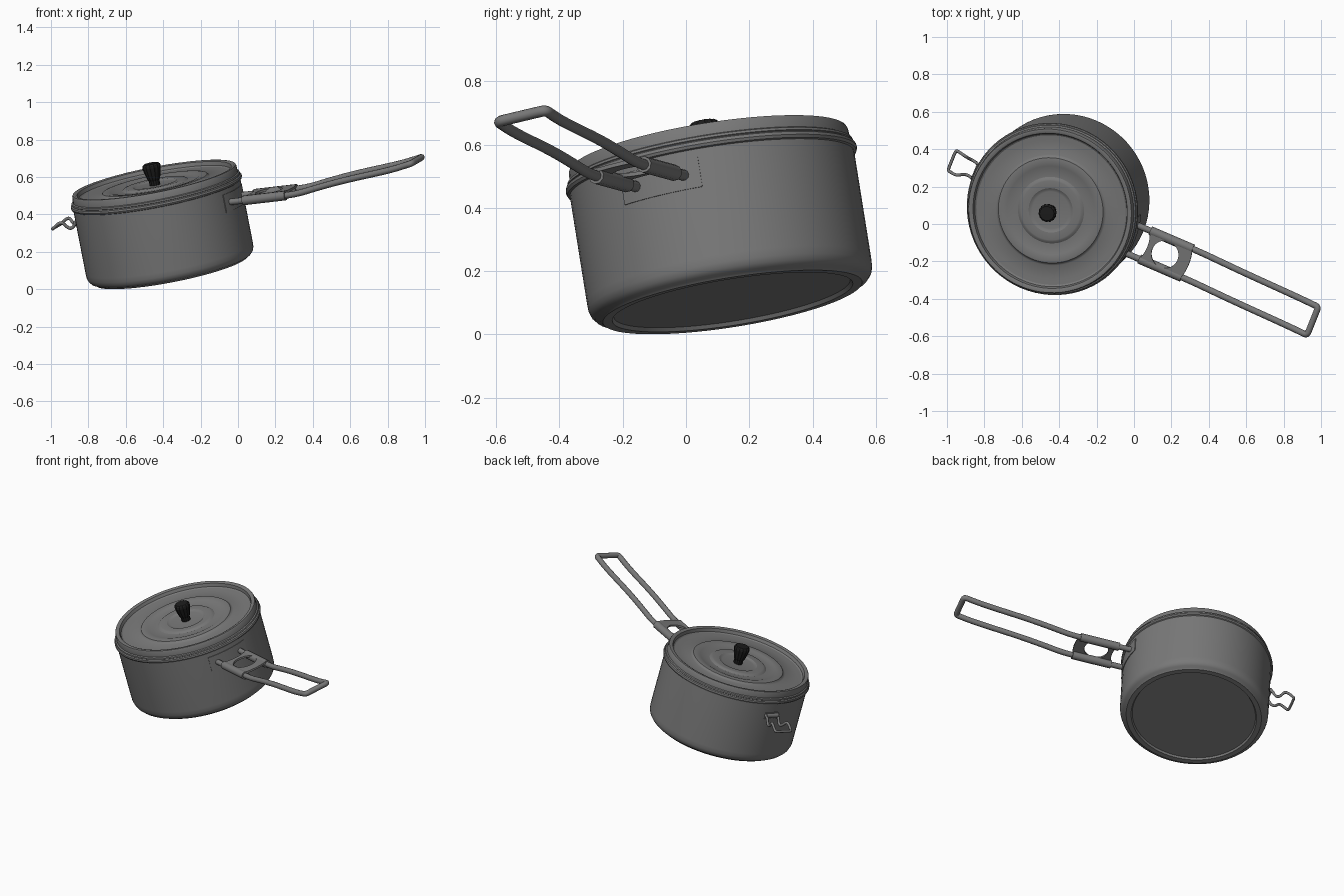
import bpy, bmesh, math
from mathutils import Matrix, Vector

if "Cube" in bpy.data.objects:
    bpy.data.objects.remove(bpy.data.objects["Cube"])

# Tilted pot frame: local z = pot axis, local x = handle direction
U = Vector((-0.189, -0.155, 0.970)).normalized()
X = Vector((0.918, -0.396, 0.1156))
X = (X - U * X.dot(U)).normalized()
Y = U.cross(X)
FRAME = Matrix.Translation((-0.355, 0.147, 0.102)) @ Matrix((X, Y, U)).transposed().to_4x4()


def material(name, v):
    m = bpy.data.materials.new(name)
    m.diffuse_color = (v, v, v, 1)
    m.use_nodes = True
    m.node_tree.nodes["Principled BSDF"].inputs["Base Color"].default_value = m.diffuse_color
    return m


STEEL = material("grey_metal", 0.19)
BLACK = material("black_plastic", 0.012)


def finish(ob, mat, angle=35):
    bpy.context.view_layer.objects.active = ob
    bpy.ops.object.select_all(action='DESELECT')
    ob.select_set(True)
    if ob.type == 'CURVE':
        bpy.ops.object.convert(target='MESH')
        ob = bpy.context.object
    ob.data.materials.clear()
    ob.data.materials.append(mat)
    ob.matrix_world = FRAME
    bpy.ops.object.shade_smooth_by_angle(angle=math.radians(angle))
    return ob


def link(name, data):
    ob = bpy.data.objects.new(name, data)
    bpy.context.collection.objects.link(ob)
    return ob


def lathe(name, prof, mat, n=72, flute=0.0, angle=35):
    """Revolve (radius, height) points; flute pulls in every other column."""
    bm = bmesh.new()
    rings = []
    for r, h in prof:
        if r == 0:
            rings.append([bm.verts.new((0, 0, h))] * n)
            continue
        ring = []
        for i in range(n):
            a = 2 * math.pi * i / n
            q = r * (1 - flute * (i % 2))
            ring.append(bm.verts.new((q * math.cos(a), q * math.sin(a), h)))
        rings.append(ring)
    for a, b in zip(rings, rings[1:]):
        for i in range(n):
            j = (i + 1) % n
            bm.faces.new(dict.fromkeys((a[i], a[j], b[j], b[i])))
    bmesh.ops.recalc_face_normals(bm, faces=bm.faces)
    me = bpy.data.meshes.new(name)
    bm.to_mesh(me)
    bm.free()
    return finish(link(name, me), mat, angle)


def tube(name, pts, rad, mat, order=3):
    cu = bpy.data.curves.new(name, 'CURVE')
    cu.dimensions = '3D'
    cu.bevel_depth, cu.bevel_resolution, cu.use_fill_caps = rad, 3, True
    sp = cu.splines.new('NURBS')
    sp.points.add(len(pts) - 1)
    for p, c in zip(sp.points, pts):
        p.co = (*c, 1)
    sp.order_u, sp.use_endpoint_u, sp.resolution_u = min(order, len(pts)), True, 5
    return finish(link(name, cu), mat, 50)


def mirrored(half):
    """Complete a loop from its +y half."""
    return half + [(x, -y, z) for x, y, z in reversed(half)]


def wall_patch(name, centre, half, h0, h1, r0, r1):
    """Thin plate curved to the pot wall."""
    bm = bmesh.new()
    n, cols = 10, []
    for i in range(n + 1):
        a = centre + half * (2 * i / n - 1)
        cols.append([bm.verts.new((r * math.cos(a), r * math.sin(a), h))
                     for r, h in ((r0, h0), (r1, h0), (r1, h1), (r0, h1))])
    for a, b in zip(cols, cols[1:]):
        for k in range(4):
            bm.faces.new((a[k], b[k], b[(k + 1) % 4], a[(k + 1) % 4]))
    bm.faces.new(cols[0])
    bm.faces.new(cols[-1])
    bmesh.ops.recalc_face_normals(bm, faces=bm.faces)
    me = bpy.data.meshes.new(name)
    bm.to_mesh(me)
    bm.free()
    return finish(link(name, me), STEEL)


# Pot: stepped base, rounded lower edge, wall, rim bead, inner wall
lathe("pot_body", [(0, .012), (.378, .012), (.385, 0), (.415, 0), (.422, .008), (.436, .013),
                   (.448, .027), (.454, .045), (.455, .07), (.455, .418), (.462, .421),
                   (.466, .43), (.464, .44), (.456, .445), (.445, .44), (.443, .07),
                   (.42, .025), (0, .022)], STEEL)

# Lid: upright edge, sunken top with stepped rings
lathe("lid", [(.436, .425), (.459, .447), (.457, .455), (.449, .459), (.447, .490), (.443, .498),
              (.432, .499), (.420, .494), (.414, .474), (.405, .468), (.375, .466), (.300, .466),
              (.292, .470), (.285, .478), (.272, .480), (.240, .476), (.225, .470), (.180, .470),
              (.168, .478), (.160, .480), (.120, .478), (.110, .472), (.100, .470), (0, .470)],
      STEEL, angle=28)

# Knob: fluted grip with a plain cap
lathe("lid_knob", [(.028, .465), (.029, .495), (.035, .505), (.043, .535), (.050, .568),
                   (.048, .580), (.040, .588), (0, .590)], BLACK, n=28, flute=.07, angle=15)

# Long handle: bent wire loop
W = .083
tube("handle_wire", mirrored([(.445, W, .342), (.60, W, .340), (.78, W, .338), (.86, W, .343),
                              (.95, W, .358), (1.12, W, .381), (1.35, W, .400), (1.44, W, .411),
                              (1.49, W, .420), (1.525, W, .426), (1.525, .045, .426)]),
     .0175, STEEL)
wall_patch("handle_mount", 0, .30, .295, .393, .450, .459)

# Handle sleeve: two tubes joined by a plate with a round hole
for side, s in (("left", 1), ("right", -1)):
    tube("sleeve_tube_" + side, [(.524, s * W, .341), (.772, s * W, .339)], .026, STEEL)

cu = bpy.data.curves.new("sleeve_plate", 'CURVE')
cu.dimensions, cu.fill_mode, cu.extrude = '2D', 'BOTH', .006
ts = [W * k / 6 for k in range(-6, 7)]
outer = [(.524 + .018 * (1 - (t / W) ** 2), t) for t in ts]
outer += [(.772 + .012 * (1 - (t / W) ** 2), t) for t in reversed(ts)]
hole = [(.645 + .074 * math.cos(a * math.pi / 20), .074 * math.sin(a * math.pi / 20)) for a in range(40)]
for loop in (outer, hole):
    sp = cu.splines.new('POLY')
    sp.points.add(len(loop) - 1)
    for p, c in zip(sp.points, loop):
        p.co = (*c, 0, 1)
    sp.use_cyclic_u = True
plate = finish(link("sleeve_plate", cu), STEEL)
plate.matrix_world = FRAME @ Matrix.Translation((0, 0, .356))

# Small wire ear on the far side, with its bracket
tube("ear_wire", mirrored([(-.452, .042, .345), (-.478, .042, .338), (-.492, .042, .308),
                           (-.515, .043, .298), (-.535, .048, .318), (-.550, .056, .342),
                           (-.575, .060, .336), (-.600, .060, .318), (-.612, .058, .312),
                           (-.614, .035, .312)]), .0085, STEEL)
wall_patch("ear_bracket", math.pi, .10, .318, .362, .450, .461)
tube("ear_hinge", [(-.464, -.044, .345), (-.464, .044, .345)], .014, STEEL)
